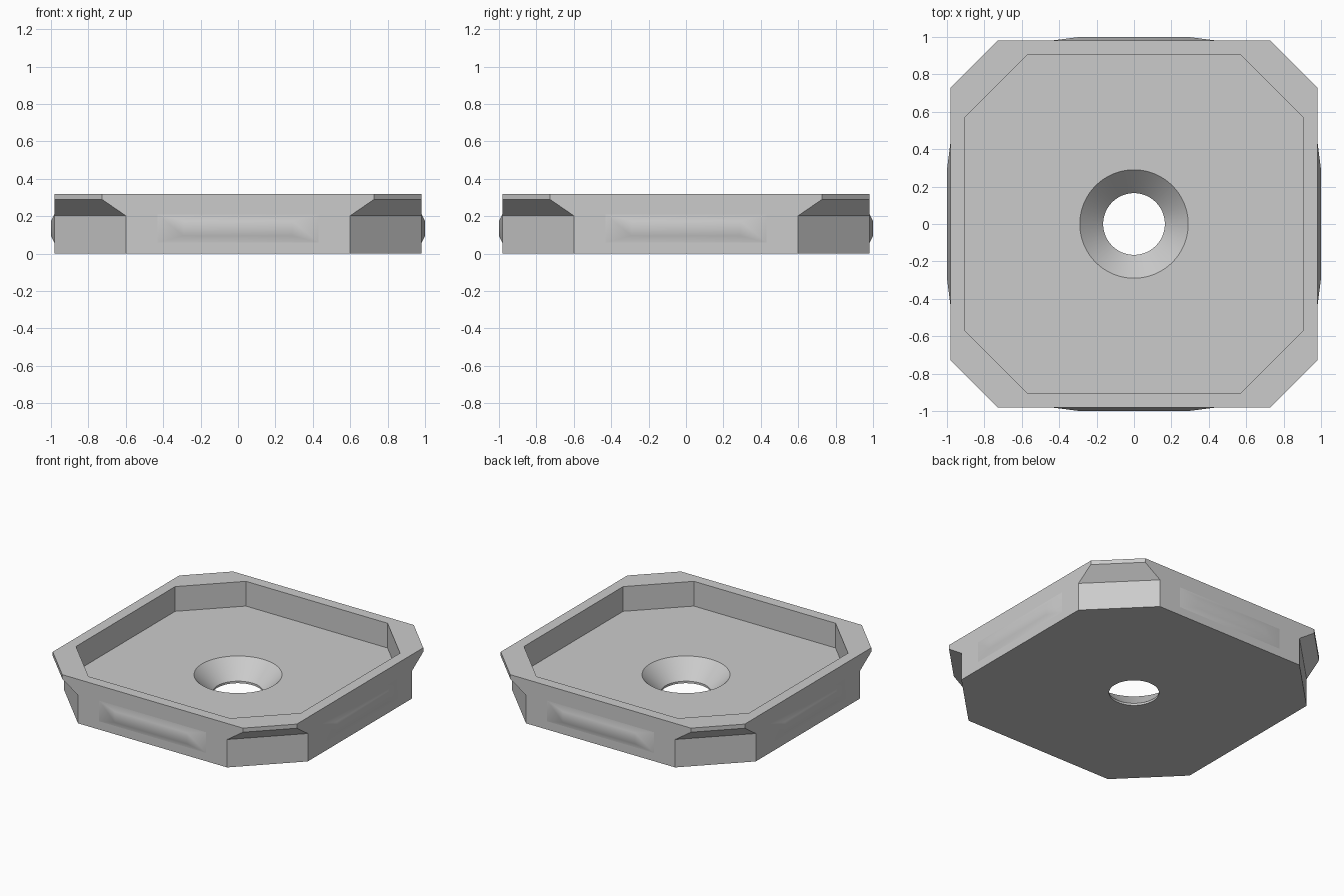
import bpy, bmesh, math
from mathutils import Matrix

if "Cube" in bpy.data.objects:
    bpy.data.objects.remove(bpy.data.objects["Cube"])

grey = bpy.data.materials.new("plain grey")
grey.diffuse_color = (0.6, 0.6, 0.6, 1)
grey.use_nodes = True
grey.node_tree.nodes["Principled BSDF"].inputs["Base Color"].default_value = grey.diffuse_color


def octagon(bm, half, corner, z):
    h, c = half, corner
    pts = [(h, -c), (h, c), (c, h), (-c, h), (-h, c), (-h, -c), (-c, -h), (c, -h)]
    return [bm.verts.new((x, y, z)) for x, y in pts]


def circle(bm, r, z, n=64):
    return [bm.verts.new((r * math.cos(2 * math.pi * i / n),
                          r * math.sin(2 * math.pi * i / n), z)) for i in range(n)]


def loft(bm, rings):
    for a, b in zip(rings, rings[1:]):
        n = len(a)
        for i in range(n):
            j = (i + 1) % n
            bm.faces.new((a[i], a[j], b[j], b[i]))


def annulus(bm, outer, inner):
    edges = []
    for ring in (outer, inner):
        for i, v in enumerate(ring):
            w = ring[(i + 1) % len(ring)]
            edges.append(bm.edges.get((v, w)) or bm.edges.new((v, w)))
    bmesh.ops.triangle_fill(bm, edges=edges, use_beauty=True, use_dissolve=False)


def finish(bm, name):
    bmesh.ops.recalc_face_normals(bm, faces=bm.faces[:])
    mesh = bpy.data.meshes.new(name)
    bm.to_mesh(mesh)
    bm.free()
    mesh.materials.append(grey)
    ob = bpy.data.objects.new(name, mesh)
    bpy.context.collection.objects.link(ob)
    bpy.ops.object.select_all(action='DESELECT')
    ob.select_set(True)
    bpy.context.view_layer.objects.active = ob
    bpy.ops.object.shade_smooth_by_angle(angle=math.radians(35))
    return ob


# Tray: flared octagonal shell, recessed pocket and countersunk hole
bm = bmesh.new()
shell = [octagon(bm, *p) for p in (
    (0.982, 0.6, 0.0), (0.982, 0.6, 0.203), (0.982, 0.727, 0.29),
    (0.982, 0.727, 0.32), (0.905, 0.57, 0.32), (0.905, 0.57, 0.14))]
hole = [circle(bm, *p) for p in ((0.29, 0.14), (0.165, 0.015), (0.165, 0.0))]
loft(bm, shell)
loft(bm, hole)
annulus(bm, shell[-1], hole[0])
annulus(bm, shell[0], hole[-1])
finish(bm, "tray")

# Shallow raised grip in the middle of each side
bm = bmesh.new()
for k in range(4):
    rings = []
    for y, w, z0, z1 in ((-0.982, 0.43, 0.06, 0.21), (-1.0, 0.29, 0.095, 0.175)):
        rings.append([bm.verts.new((x, y, z))
                      for x, z in ((-w, z0), (w, z0), (w, z1), (-w, z1))])
    loft(bm, rings)
    bm.faces.new(rings[-1])
    bmesh.ops.rotate(bm, verts=[v for r in rings for v in r], cent=(0, 0, 0),
                     matrix=Matrix.Rotation(k * math.pi / 2, 3, 'Z'))
grips = finish(bm, "side_grips")

# Make every grip face point away from the tray
for p in grips.data.polygons:
    if p.normal.x * p.center.x + p.normal.y * p.center.y < 0:
        p.flip()
